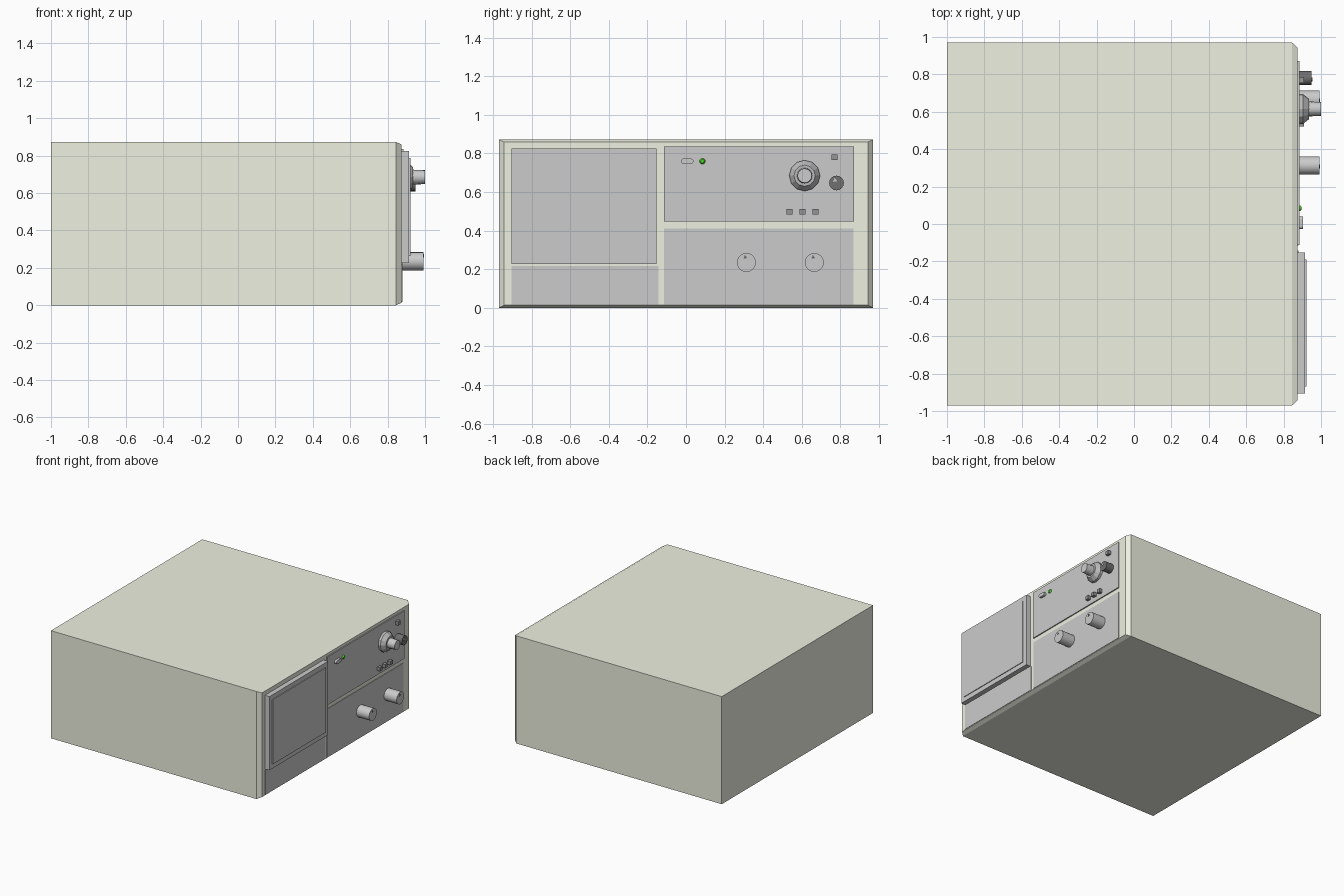
import bpy, bmesh, math

if "Cube" in bpy.data.objects:
    bpy.data.objects.remove(bpy.data.objects["Cube"])


def material(name, rgb):
    m = bpy.data.materials.new(name)
    m.diffuse_color = (*rgb, 1)
    m.use_nodes = True
    m.node_tree.nodes["Principled BSDF"].inputs["Base Color"].default_value = m.diffuse_color
    return m


CREAM = material("cream_paint", (0.86, 0.88, 0.76))
BLACK = material("black_plastic", (0.16, 0.16, 0.16))
DARK = material("dark_grey", (0.3, 0.3, 0.3))
MID = material("mid_grey", (0.5, 0.5, 0.5))
GREEN = material("green_lamp", (0.08, 0.75, 0.02))


def loft(name, sections, mat=None, smooth=False):
    """Closed solid through (x, [(y, z), ...]) sections stacked along x."""
    bm = bmesh.new()
    rings = [[bm.verts.new((x, y, z)) for y, z in pts] for x, pts in sections]
    n = len(rings[0])
    for a, b in zip(rings, rings[1:]):
        for i in range(n):
            j = (i + 1) % n
            bm.faces.new((a[i], a[j], b[j], b[i]))
    bm.faces.new(rings[0][::-1])
    bm.faces.new(rings[-1])
    bmesh.ops.recalc_face_normals(bm, faces=bm.faces)
    me = bpy.data.meshes.new(name)
    bm.to_mesh(me)
    bm.free()
    ob = bpy.data.objects.new(name, me)
    bpy.context.collection.objects.link(ob)
    if mat:
        me.materials.append(mat)
    if smooth:
        bpy.ops.object.select_all(action='DESELECT')
        bpy.context.view_layer.objects.active = ob
        ob.select_set(True)
        bpy.ops.object.shade_smooth_by_angle(angle=math.radians(35))
    return ob


def rect(y0, y1, z0, z1):
    return [(y0, z0), (y1, z0), (y1, z1), (y0, z1)]


def circle(y, z, r, n, turn=0.0):
    return [(y + r * math.cos(turn + 2 * math.pi * i / n),
             z + r * math.sin(turn + 2 * math.pi * i / n)) for i in range(n)]


def slab(name, x0, x1, area, mat=None):
    return loft(name, [(x0, rect(*area)), (x1, rect(*area))], mat)


def turned(name, y, z, profile, n, mat=None, smooth=False):
    return loft(name, [(x, circle(y, z, r, n)) for x, r in profile], mat, smooth)


def pointer(name, x, y, z, r, mat):
    tri = circle(y, z, r, 3, math.radians(100))
    return loft(name, [(x - 0.01, tri), (x + 0.003, tri)], mat)


# Case with chamfered front edge
outer = rect(-0.97, 0.97, 0, 0.873)
loft("case", [(-1, outer), (0.845, outer),
              (0.875, rect(-0.943, 0.943, 0.014, 0.859))], CREAM)

# Front panels
slab("lower_left_panel", 0.86, 0.879, (-0.905, -0.142, 0.018, 0.217))
slab("lower_right_panel", 0.86, 0.879, (-0.115, 0.867, 0.018, 0.412))
slab("control_panel", 0.86, 0.884, (-0.113, 0.872, 0.447, 0.836))

# Screen door with raised centre
slab("screen_door", 0.86, 0.915, (-0.905, -0.153, 0.227, 0.825))
slab("screen_centre", 0.90, 0.921, (-0.868, -0.19, 0.264, 0.788))

# Stepped main dial
turned("dial_skirt", 0.615, 0.685, [(0.88, 0.08), (0.903, 0.08), (0.935, 0.055)], 12, MID)
turned("dial_knob", 0.615, 0.685, [(0.93, 0.04), (1.0, 0.037)], 16, None, True)

# Small black knob
turned("black_knob", 0.78, 0.647, [(0.88, 0.038), (0.95, 0.038)], 16, BLACK, True)
pointer("black_knob_pointer", 0.951, 0.772, 0.661, 0.013, None)

# Pair of lower knobs
for i, y in enumerate((0.313, 0.665)):
    turned(f"lower_knob_{i}", y, 0.235, [(0.87, 0.049), (0.992, 0.049)], 20, None, True)
    pointer(f"lower_knob_pointer_{i}", 0.992, y - 0.006, 0.262, 0.012, BLACK)

# Square buttons
for i, (y, z) in enumerate([(0.537, 0.498), (0.604, 0.498), (0.671, 0.498), (0.77, 0.781)]):
    slab(f"button_{i}", 0.875, 0.91, (y - 0.015, y + 0.015, z - 0.015, z + 0.015), DARK)

# Rounded power switch
pill = [(0.006 + s * 0.019 + 0.014 * math.cos(a), 0.76 + 0.014 * math.sin(a))
        for s, start in ((1, -math.pi / 2), (-1, math.pi / 2))
        for a in [start + math.pi * k / 6 for k in range(7)]]
loft("power_switch", [(0.875, pill), (0.903, pill)])

# Indicator lamp
turned("lamp", 0.085, 0.76, [(0.88, 0.016), (0.888, 0.015), (0.895, 0.009)], 12, GREEN, True)
